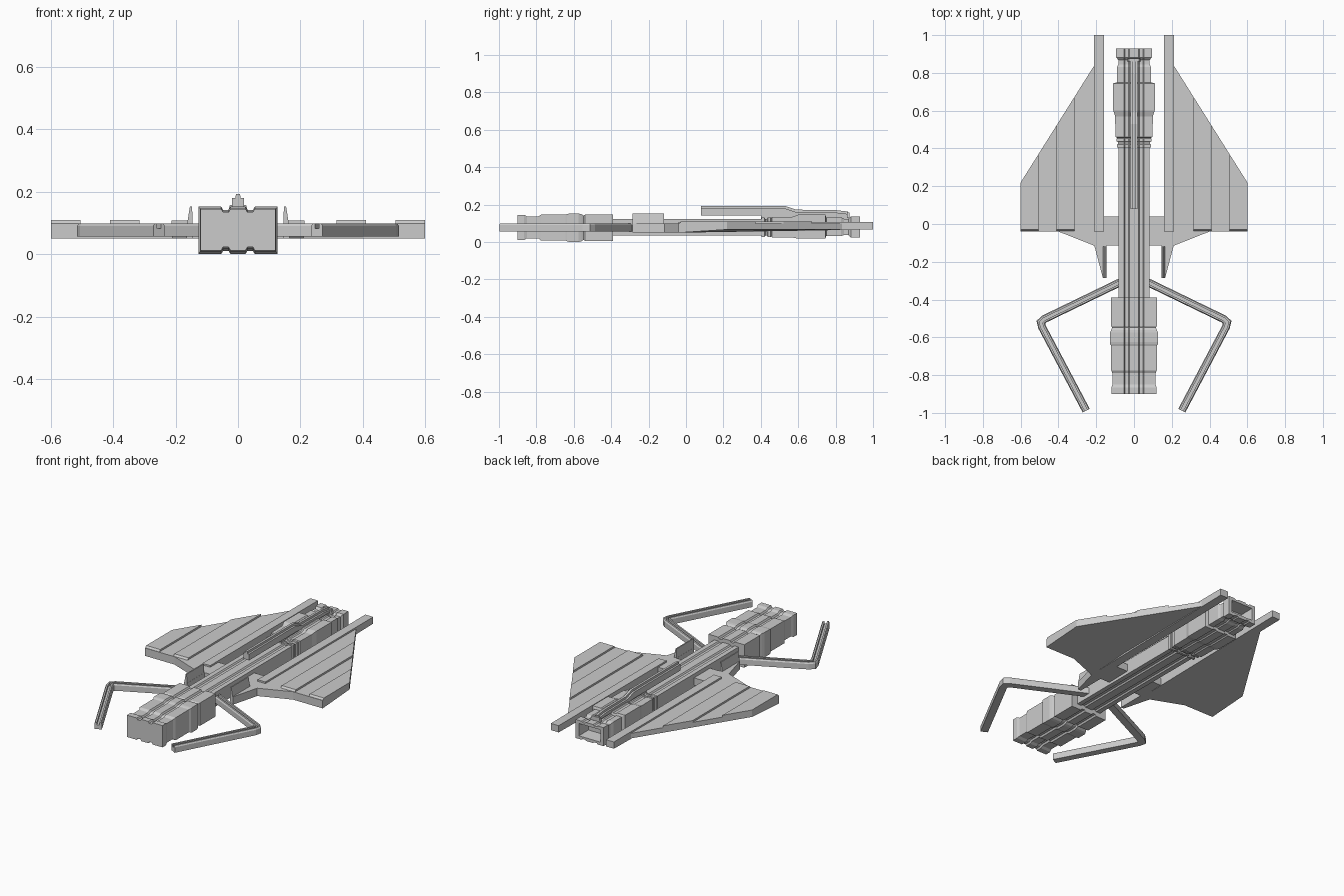
import bpy, bmesh
from mathutils import Vector

if "Cube" in bpy.data.objects:
    bpy.data.objects.remove(bpy.data.objects["Cube"])


def finish(name, bm):
    bmesh.ops.recalc_face_normals(bm, faces=bm.faces)
    me = bpy.data.meshes.new(name)
    bm.to_mesh(me)
    bm.free()
    ob = bpy.data.objects.new(name, me)
    bpy.context.collection.objects.link(ob)
    return ob


def loft(name, rings, cap_end=True):
    """Skin a list of equal-length rings of 3D points."""
    bm = bmesh.new()
    vs = [[bm.verts.new(p) for p in r] for r in rings]
    n = len(vs[0])
    for a, b in zip(vs, vs[1:]):
        for i in range(n):
            j = (i + 1) % n
            bm.faces.new((a[i], a[j], b[j], b[i]))
    bm.faces.new(vs[0])
    if cap_end:
        bm.faces.new(vs[-1])
    return finish(name, bm)


def section(y, w, z0, z1, d=0.01):
    """Box section with two grooves on the top and two underneath."""
    gx = (-0.054, -0.048, -0.03, -0.024, 0.024, 0.03, 0.048, 0.054)
    dip = (0, d, d, 0, 0, d, d, 0)
    lo = [(x, z0 + g) for x, g in zip(gx, dip)]
    hi = [(x, z1 - g) for x, g in zip(gx, dip)]
    pts = [(-w, z0)] + lo + [(w, z0), (w, z1)] + hi[::-1] + [(-w, z1)]
    return [(x, y, z) for x, z in pts]


def prism(name, outline, z0, z1, s=1):
    """Extruded outline; z0 and z1 may be functions of y."""
    f0 = z0 if callable(z0) else lambda y: z0
    f1 = z1 if callable(z1) else lambda y: z1
    return loft(name, [[(x * s, y, f0(y)) for x, y in outline],
                       [(x * s, y, f1(y)) for x, y in outline]])


def sweep(name, path, prof, s=1):
    """Mitred sweep of a (side, height) profile along a flat path."""
    P = [Vector(p) for p in path]
    rings = []
    for i, p in enumerate(P):
        d0 = (p - P[i - 1]).normalized() if i else (P[1] - p).normalized()
        d1 = (P[i + 1] - p).normalized() if i < len(P) - 1 else d0
        t = (d0 + d1).normalized()
        nrm = Vector((-t.y, t.x)) / max(t.dot(d0), 0.3)
        rings.append([((p.x + nrm.x * u) * s, p.y + nrm.y * u, z) for u, z in prof])
    return loft(name, rings)


# Central spine
loft("spine", [section(y, 0.082, 0.035, 0.122, 0.008) for y in (-0.41, 0.44)])

# Front head block, stepped along its length
head = [(-0.90, .12, .012, .145), (-0.865, .12, .012, .145), (-0.85, .114, .02, .137),
        (-0.79, .114, .02, .137), (-0.775, .121, .008, .146), (-0.645, .121, .008, .146),
        (-0.635, .127, .004, .15), (-0.625, .127, 0, .152), (-0.575, .127, 0, .152),
        (-0.56, .121, .004, .15), (-0.548, .115, .012, .142), (-0.54, .121, .006, .146),
        (-0.39, .121, .006, .146)]
loft("head_block", [section(*r) for r in head])

# Rear engine, stepped, with a recessed rectangular exhaust
eng = [(.405, .09, .028, .13), (.42, .09, .028, .13), (.424, .084, .034, .124),
       (.434, .084, .034, .124), (.438, .092, .026, .132), (.452, .092, .026, .132),
       (.455, .087, .03, .128), (.46, .098, .024, .135), (.57, .1, .024, .135),
       (.60, .11, .018, .146), (.745, .11, .018, .146), (.75, .09, .032, .132),
       (.83, .09, .032, .132), (.845, .083, .038, .124), (.868, .083, .038, .124),
       (.882, .094, .024, .137), (.93, .094, .024, .137)]
rings = [section(*r, 0.006) for r in eng]
rings += [section(.93, .072, .043, .118, 0), section(.85, .064, .05, .11, 0)]
loft("engine", rings)

# Top gun: body, raised ridge and muzzle
gun = [(.08, .142, .18), (.53, .142, .18), (.59, .138, .16), (.80, .138, .158), (.865, .138, .15)]
loft("gun_body", [[(-.019, y, a), (.019, y, a), (.019, y, b), (-.019, y, b)] for y, a, b in gun])
loft("gun_ridge", [[(-.009, y, a), (.009, y, a), (.007, y, b + .013), (-.007, y, b + .013)]
                   for y, a, b in gun])
loft("gun_mount", [[(-.014, y, .118), (.014, y, .118), (.014, y, .145), (-.014, y, .145)]
                   for y in (.40, .87)])
loft("gun_muzzle", [[(-.034, y, .128), (.034, y, .128), (.026, y, .158), (-.026, y, .158)]
                    for y in (.86, .875)])


def under(y):
    return 0.05 + 0.017 * min(max(y / 0.2, 0), 1)


def trailing(x):
    return 0.22 + (0.6 - x) * 0.62 / 0.39


WING = [(.07, -.115), (.145, -.115), (.145, -.285), (.165, -.285), (.21, -.115),
        (.40, -.04), (.60, -.04), (.60, .22), (.21, .84), (.165, .84),
        (.165, .22), (.165, .04), (.07, .04)]
ARM = [(.06, -.302), (.475, -.503), (.493, -.52), (.487, -.545), (.253, -.988)]
CHANNEL = [(-.021, .057), (.021, .057), (.021, .09), (.016, .098), (.007, .098), (.007, .082),
           (-.007, .082), (-.007, .098), (-.016, .098), (-.021, .09)]

for side, s in (("right", 1), ("left", -1)):
    # Wing slab with its root and forward spur
    prism(f"wing_{side}", WING, under, 0.098, s)
    # Raised wing strips with sloping front ends
    for k, (x0, x1) in enumerate(((.315, .41), (.505, .60))):
        strip = [(x0, -.04), (x1, -.04), (x1, trailing(x1)), (x0, trailing(x0))]
        ob = prism(f"wing_strip_{side}_{k + 1}", strip, 0.095, 0.109, s)
        for v in ob.data.vertices:
            if v.co.z > 0.1 and v.co.y < 0:
                v.co.y += 0.012
    # Long inner rail
    prism(f"wing_rail_{side}", [(.16, -.04), (.213, -.04), (.213, 1), (.16, 1)], under, 0.108, s)
    # Upright fin on the spur
    loft(f"fin_{side}", [[(x * s, y, z) for x, z in
                          ((.145, .06), (.165, .06), (.163, .098), (.154, .153), (.147, .153))]
                         for y in (-.285, -.118)])
    # Bent front arm with a channel along its top
    sweep(f"front_arm_{side}", ARM, CHANNEL, s)
